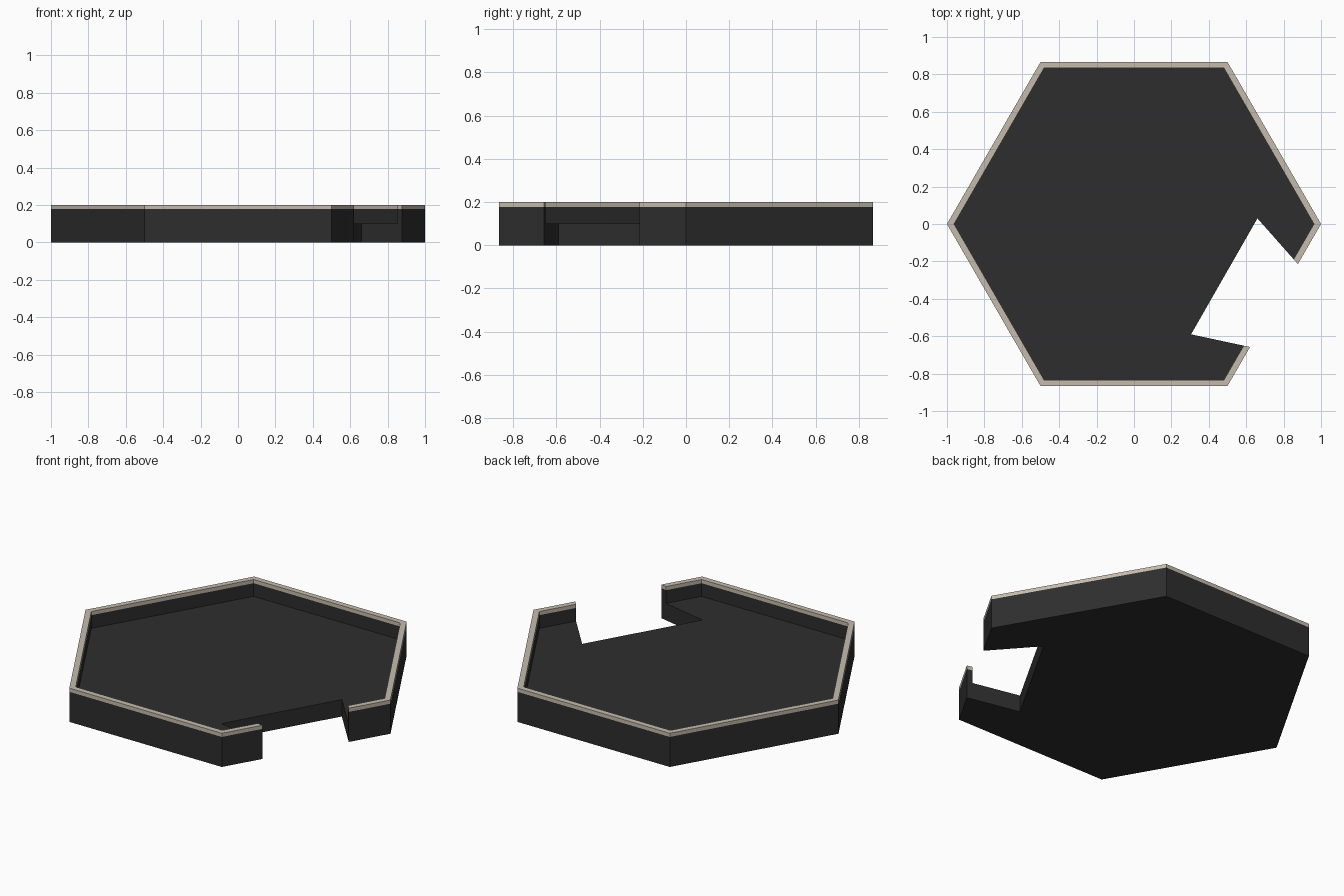
import bpy, bmesh, math
from mathutils import Vector
from mathutils.geometry import intersect_line_line

if "Cube" in bpy.data.objects:
    bpy.data.objects.remove(bpy.data.objects["Cube"])

HEIGHT, FLOOR, RIM, INNER = 0.2, 0.1, 0.178, 0.962


def make_material(name, color):
    mat = bpy.data.materials.new(name)
    mat.diffuse_color = (*color, 1)
    mat.use_nodes = True
    mat.node_tree.nodes["Principled BSDF"].inputs["Base Color"].default_value = mat.diffuse_color
    return mat


def hexagon(r):
    return [Vector((r * math.cos(i * math.pi / 3), r * math.sin(i * math.pi / 3), 0))
            for i in range(6)]


# Notch corners on the floor, and the flared directions of its two sides
notch_a, notch_b = Vector((0.66, 0.03, 0)), Vector((0.305, -0.59, 0))
side_a = notch_a + Vector((0.216, -0.244, 0))
side_b = notch_b + Vector((0.312, -0.067, 0))


def open_hexagon(r):
    """Hexagon outline that starts and stops where the notch sides cross it."""
    h = hexagon(r)
    start = intersect_line_line(notch_a, side_a, h[5], h[0])[0]
    stop = intersect_line_line(notch_b, side_b, h[5], h[0])[0]
    return [start] + h + [stop]


bm = bmesh.new()


def vert(p, z):
    return bm.verts.new((p.x, p.y, z))


# Wall: a cross-section swept around the open hexagon
outer, inner = open_hexagon(1), open_hexagon(INNER)
sections = [[vert(o, 0), vert(o, RIM), vert(o, HEIGHT),
             vert(i, HEIGHT), vert(i, RIM), vert(i, FLOOR)]
            for o, i in zip(outer, inner)]
for s, t in zip(sections, sections[1:]):
    for k in range(5):
        bm.faces.new((s[k], t[k], t[k + 1], s[k + 1]))

# Notch: two flared sides with wall ends, and the straight back
corners = [(vert(p, 0), vert(p, FLOOR)) for p in (notch_a, notch_b)]
for s, (low, high) in zip((sections[0], sections[-1]), corners):
    bm.faces.new((s[0], s[1], s[4], s[5], high, low))
    bm.faces.new(s[1:5])
(a_low, a_high), (b_low, b_high) = corners
bm.faces.new((a_low, a_high, b_high, b_low))

# Recessed floor and underside
bm.faces.new([s[5] for s in sections] + [b_high, a_high])
bm.faces.new([s[0] for s in sections] + [b_low, a_low])
bmesh.ops.recalc_face_normals(bm, faces=bm.faces[:])

# Pale rim band along the top of the wall
for f in bm.faces:
    f.material_index = 1 if f.calc_center_median().z > RIM else 0

mesh = bpy.data.meshes.new("hexagonal_tray")
bm.to_mesh(mesh)
bm.free()
mesh.materials.append(make_material("charcoal", (0.027, 0.027, 0.027)))
mesh.materials.append(make_material("pale_stone", (0.56, 0.50, 0.42)))
tray = bpy.data.objects.new("hexagonal_tray", mesh)
bpy.context.scene.collection.objects.link(tray)
